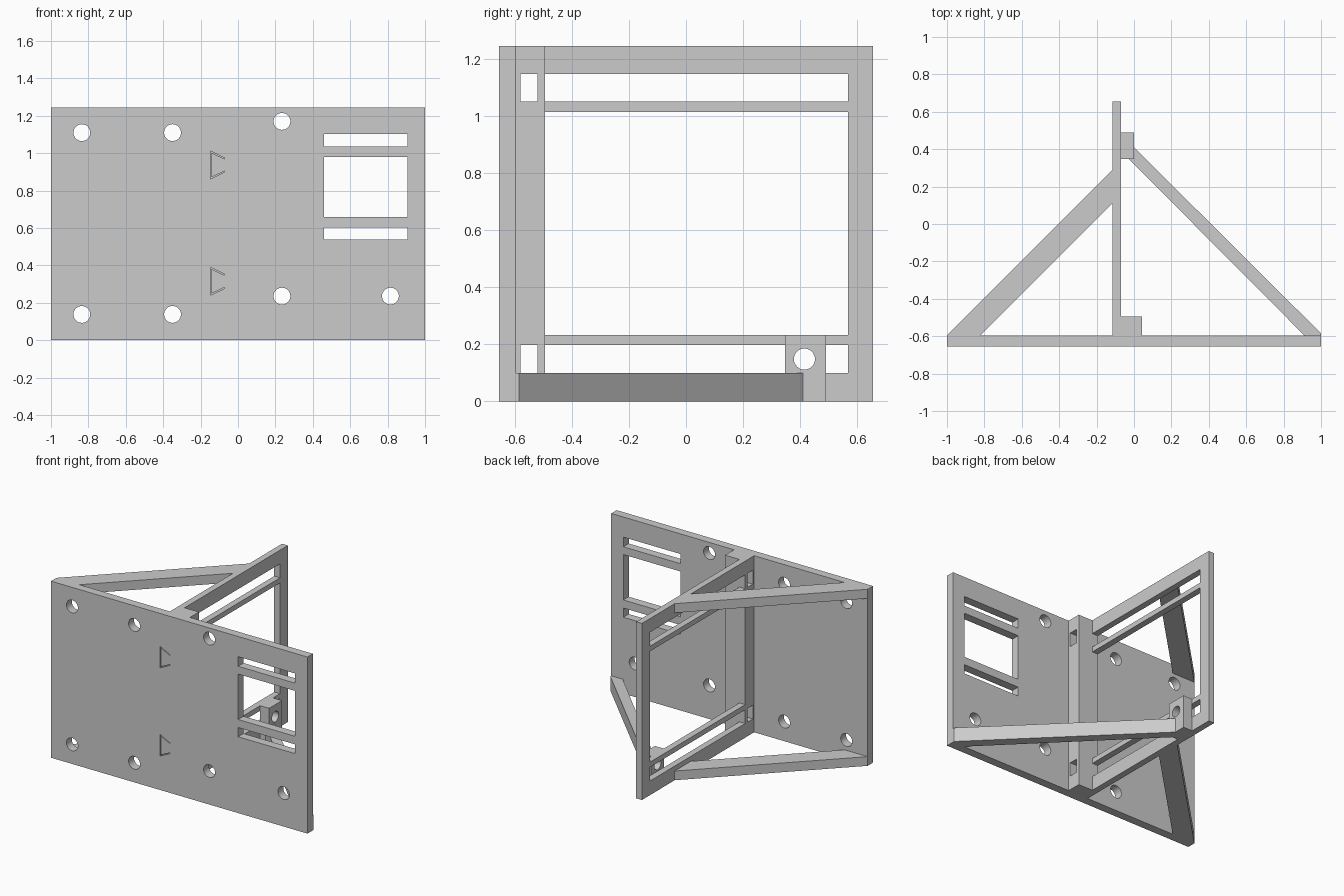
import bpy, bmesh
from math import sin, cos, tau

if "Cube" in bpy.data.objects:
    bpy.data.objects.remove(bpy.data.objects["Cube"])


def prism(name, pts, axis, lo, hi):
    """Extrude a 2D profile along an axis: x uses (y,z), y uses (x,z), z uses (x,y)."""
    place = {'x': lambda a, b, d: (d, a, b),
             'y': lambda a, b, d: (a, d, b),
             'z': lambda a, b, d: (a, b, d)}[axis]
    bm = bmesh.new()
    low = [bm.verts.new(place(a, b, lo)) for a, b in pts]
    high = [bm.verts.new(place(a, b, hi)) for a, b in pts]
    bm.faces.new(low)
    bm.faces.new(high)
    n = len(pts)
    for i in range(n):
        j = (i + 1) % n
        bm.faces.new((low[i], low[j], high[j], high[i]))
    bmesh.ops.recalc_face_normals(bm, faces=bm.faces)
    mesh = bpy.data.meshes.new(name)
    bm.to_mesh(mesh)
    bm.free()
    obj = bpy.data.objects.new(name, mesh)
    bpy.context.collection.objects.link(obj)
    return obj


def rect(a0, a1, b0, b1):
    return [(a0, b0), (a1, b0), (a1, b1), (a0, b1)]


def circle(a, b, r, n=32):
    return [(a + r * cos(tau * i / n), b + r * sin(tau * i / n)) for i in range(n)]


def cut(target, profiles, axis, lo, hi):
    """Subtract each extruded profile from the target."""
    for pts in profiles:
        cutter = prism("cutter", pts, axis, lo, hi)
        cutter.hide_render = True
        mod = target.modifiers.new("cut", 'BOOLEAN')
        mod.operation, mod.solver, mod.object = 'DIFFERENCE', 'EXACT', cutter
        bpy.context.view_layer.objects.active = target
        bpy.ops.object.modifier_apply(modifier=mod.name)
        bpy.data.objects.remove(cutter)


H = 1.245
FRONT, BACK = -0.655, -0.595      # front plate faces
FIN_L, FIN_R = -0.115, -0.07      # upright frame faces

# Front plate with screw holes and cable windows
plate = prism("front_plate", rect(-1, 1, 0, H), 'y', FRONT, BACK)
screws = [(-0.835, 1.11), (-0.35, 1.11), (0.235, 1.17), (-0.835, 0.138),
          (-0.35, 0.138), (0.235, 0.236), (0.815, 0.236)]
windows = [(1.035, 1.103), (0.66, 0.98), (0.538, 0.603)]
cut(plate, [circle(x, z, 0.045) for x, z in screws] +
    [rect(0.46, 0.905, a, b) for a, b in windows], 'y', -0.8, -0.4)

# Thin bracket-shaped grooves in the plate front
t = 0.006
for z in (0.315, 0.937):
    groove = [(-0.072, z + 0.038), (-0.148, z + 0.075), (-0.148, z - 0.075),
              (-0.072, z - 0.038), (-0.072, z - 0.038 + t), (-0.148 + t, z - 0.075 + 1.6 * t),
              (-0.148 + t, z + 0.075 - 1.6 * t), (-0.072, z + 0.038 - t)]
    cut(plate, [groove], 'y', -0.7, -0.605)

# Upright frame with its thick root post
frame = prism("upright_frame",
              [(FIN_L, BACK), (0.042, BACK), (0.042, -0.495), (FIN_R, -0.495),
               (FIN_R, 0.655), (FIN_L, 0.655)], 'z', 0, H)
slots = [(0.1, 0.197), (1.05, 1.148)]
cut(frame, [rect(-0.495, 0.568, a, b) for a, b in slots + [(0.233, 1.014)]],
    'x', -0.3, FIN_R + 0.05)
cut(frame, [rect(-0.58, -0.52, a, b) for a, b in slots], 'x', -0.3, 0.3)

# Pivot lug with cross hole
lug = prism("pivot_lug", rect(0.347, 0.49, 0, 0.233), 'x', FIN_R, 0)
cut(lug, [circle(0.415, 0.148, 0.037)], 'x', -0.3, 0.3)

# Left diagonal braces, top and bottom
for name, z0 in (("upper_left_brace", H - 0.065), ("lower_left_brace", 0)):
    prism(name, [(-1, BACK), (-0.82, BACK), (FIN_L, 0.11), (FIN_L, 0.29)],
          'z', z0, z0 + 0.065)

# Right diagonal brace running to the lug
prism("lower_right_brace", [(0.91, BACK), (1, BACK), (1, -0.585), (0, 0.41), (-0.03, 0.35)],
      'z', 0, 0.1)
